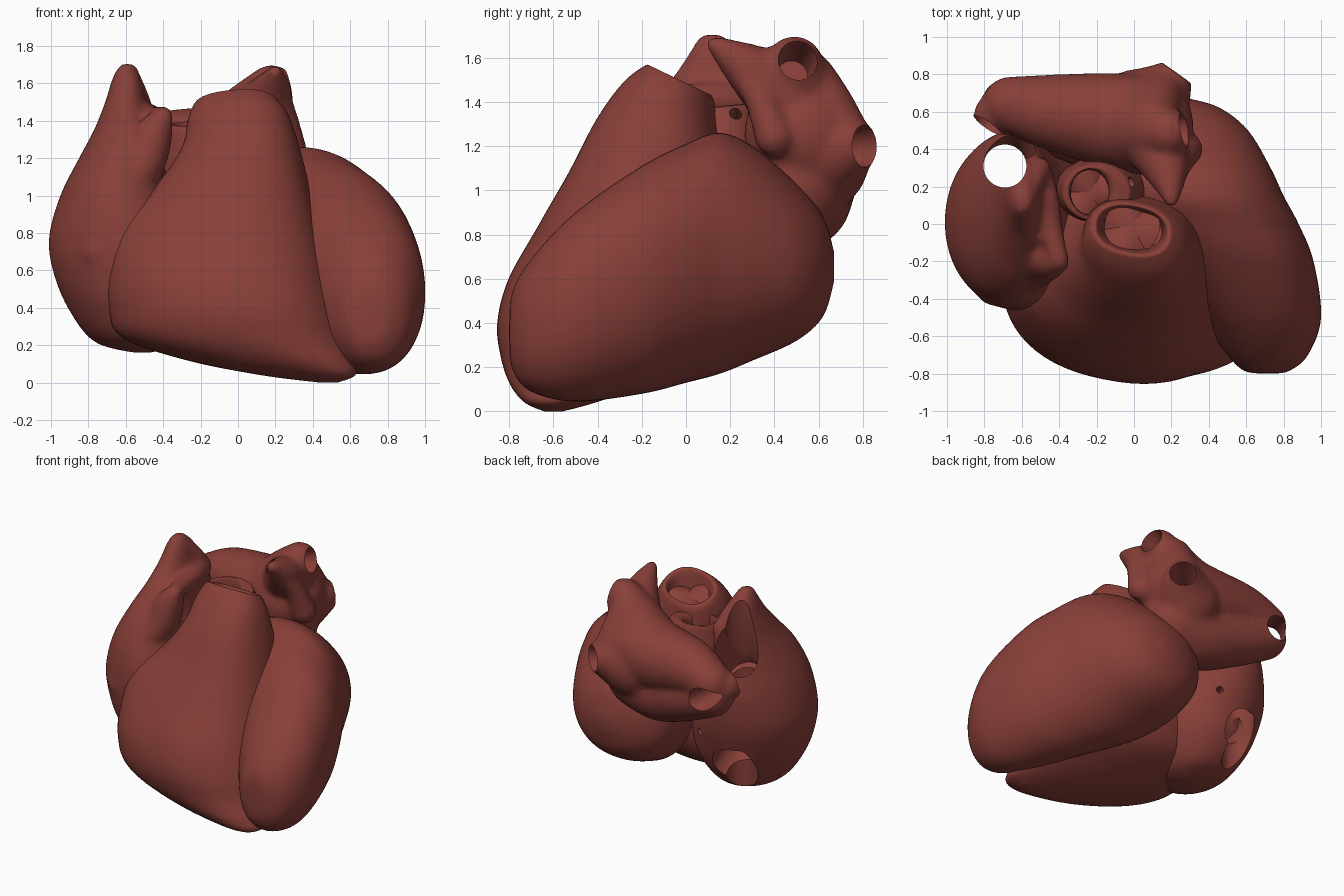
import bpy, bmesh, math
from mathutils import Vector, Matrix

cube = bpy.data.objects.get("Cube")
if cube:
    bpy.data.objects.remove(cube, do_unlink=True)

muscle = bpy.data.materials.new("muscle_red")
muscle.use_nodes = True
RED = (0.25, 0.05, 0.04, 1)
muscle.diffuse_color = RED
muscle.node_tree.nodes["Principled BSDF"].inputs["Base Color"].default_value = RED


def spline(rows, steps):
    """Catmull-Rom samples through a list of equal-length rows."""
    rows = [Vector(r) for r in rows]
    out = []
    for i in range(len(rows) - 1):
        p0, p1, p2, p3 = (rows[max(0, min(len(rows) - 1, i + k))] for k in (-1, 0, 1, 2))
        for s in range(steps):
            t = s / steps
            out.append(p1 + (p2 - p0) * t / 2 + (2 * p0 - 5 * p1 + 4 * p2 - p3) * t * t / 2
                       + (3 * p1 - p0 - 3 * p2 + p3) * t ** 3 / 2)
    return out + [rows[-1]]


def loft(bm, rows, along="z", power=2.0, turn=0.0, steps=6, sides=64):
    """Skin rounded sections: (level, a min, a max, b min, b max, slope)."""
    rings = []
    for level, a0, a1, b0, b1, slope in spline(rows, steps):
        ring = []
        for k in range(sides):
            ang = math.tau * k / sides
            c, s = math.cos(ang), math.sin(ang)
            u = (a1 - a0) / 2 * math.copysign(abs(c) ** (2 / power), c)
            v = (b1 - b0) / 2 * math.copysign(abs(s) ** (2 / power), s)
            u, v = (u * math.cos(turn) - v * math.sin(turn),
                    u * math.sin(turn) + v * math.cos(turn))
            a, b, t = (a0 + a1) / 2 + u, (b0 + b1) / 2 + v, level + slope * v
            ring.append(bm.verts.new((a, b, t) if along == "z" else (a, t, b)))
        rings.append(ring)
    for low, high in zip(rings, rings[1:]):
        for k in range(sides):
            n = (k + 1) % sides
            bm.faces.new((low[k], low[n], high[n], high[k]))
    bm.faces.new(rings[0])
    bm.faces.new(rings[-1])


def chain(bm, points, steps=7):
    """String of overlapping balls (x, y, z, radius) to be fused later."""
    for x, y, z, r in spline(points, steps):
        bmesh.ops.create_icosphere(bm, subdivisions=3, radius=max(r, 0.02),
                                   matrix=Matrix.Translation((x, y, z)))


def make(name, bm):
    bmesh.ops.recalc_face_normals(bm, faces=bm.faces)
    mesh = bpy.data.meshes.new(name)
    bm.to_mesh(mesh)
    bm.free()
    mesh.materials.append(muscle)
    obj = bpy.data.objects.new(name, mesh)
    bpy.context.collection.objects.link(obj)
    return obj


def bake(obj):
    graph = bpy.context.evaluated_depsgraph_get()
    mesh = bpy.data.meshes.new_from_object(obj.evaluated_get(graph))
    obj.modifiers.clear()
    obj.data = mesh


def fuse(obj, rounds):
    mod = obj.modifiers.new("fuse", "REMESH")
    mod.mode, mod.voxel_size = "VOXEL", 0.02
    mod = obj.modifiers.new("soften", "SMOOTH")
    mod.factor, mod.iterations = 0.5, rounds
    bake(obj)


def bore(obj, start, end, r0, r1=None):
    """Cut a vessel mouth from start to end."""
    start, end = Vector(start), Vector(end)
    axis = end - start
    bm = bmesh.new()
    bmesh.ops.create_cone(bm, cap_ends=True, segments=40, radius1=r0, radius2=r1 or r0,
                          depth=axis.length,
                          matrix=Matrix.Translation((start + end) / 2)
                          @ axis.to_track_quat("Z", "Y").to_matrix().to_4x4())
    cutter = make("cutter", bm)
    cutter.hide_render = True
    mod = obj.modifiers.new("bore", "BOOLEAN")
    mod.operation, mod.solver, mod.object = "DIFFERENCE", "EXACT", cutter
    bake(obj)
    bpy.data.objects.remove(cutter, do_unlink=True)


def leaflets(name, center, radius, tilt):
    """Three valve flaps meeting at a raised middle."""
    bm = bmesh.new()
    n = 24
    tip = bm.verts.new((0, 0, radius * 0.5))
    rim = [bm.verts.new((radius * math.cos(math.tau * k / n), radius * math.sin(math.tau * k / n),
                         radius * 0.5 * abs(math.cos(1.5 * math.tau * k / n)))) for k in range(n)]
    for k in range(n):
        bm.faces.new((tip, rim[k], rim[(k + 1) % n]))
    bm.transform(Matrix.Translation(center) @ Matrix.Rotation(tilt, 4, "X"))
    return make(name, bm)


parts = []

# Left ventricle: a long egg running from the apex to the base
bm = bmesh.new()
loft(bm, [(-0.8, 0.7, 0.74, 0.33, 0.39, 0), (-0.785, 0.59, 0.83, 0.19, 0.54, 0),
          (-0.7, 0.5, 0.93, 0.09, 0.69, 0), (-0.5, 0.35, 1, 0.045, 0.9, 0),
          (-0.2, 0.12, 0.96, 0.08, 1.11, 0), (0, -0.08, 0.88, 0.13, 1.21, 0),
          (0.15, -0.18, 0.8, 0.17, 1.26, 0), (0.3, -0.22, 0.73, 0.23, 1.2, 0),
          (0.5, -0.17, 0.61, 0.32, 1.03, 0), (0.62, -0.02, 0.46, 0.43, 0.88, 0),
          (0.67, 0.15, 0.3, 0.59, 0.72, 0)], along="y", power=2.15)
parts.append(make("left_ventricle", bm))

# Right ventricle: broad front chamber, narrowing to an open outflow mouth
bm = bmesh.new()
loft(bm, [(0, 0.44, 0.53, -0.64, -0.56, 0), (0.04, 0.12, 0.63, -0.72, -0.42, 0),
          (0.12, -0.28, 0.63, -0.78, -0.2, 0), (0.24, -0.62, 0.6, -0.82, 0.06, 0),
          (0.4, -0.69, 0.56, -0.84, 0.17, 0), (0.6, -0.7, 0.5, -0.79, 0.2, 0),
          (0.85, -0.66, 0.43, -0.65, 0.2, 0), (1.05, -0.44, 0.38, -0.52, 0.17, -0.1),
          (1.25, -0.3, 0.33, -0.4, 0.15, -0.25), (1.4, -0.27, 0.28, -0.28, 0.13, -0.4),
          (1.48, -0.24, 0.22, -0.19, 0.12, -0.48), (1.5, -0.21, 0.19, -0.16, 0.1, -0.48),
          (1.47, -0.19, 0.17, -0.145, 0.085, -0.48), (1.38, -0.17, 0.16, -0.13, 0.07, -0.4),
          (1.26, -0.16, 0.15, -0.12, 0.06, -0.3)], power=2.3, turn=-0.2)
parts.append(make("right_ventricle", bm))
parts.append(leaflets("outflow_valve", (-0.01, -0.03, 1.37), 0.15, -0.35))

# Aortic root: short open tube between the chambers
bm = bmesh.new()
loft(bm, [(0.85, -0.42, 0.1, 0, 0.36, 0), (1.1, -0.42, 0.08, 0, 0.36, 0),
          (1.34, -0.39, 0, 0.01, 0.33, 0.1), (1.38, -0.37, -0.05, 0.03, 0.31, 0.1),
          (1.35, -0.34, -0.13, 0.05, 0.29, 0.1), (1.12, -0.34, -0.13, 0.05, 0.29, 0)])
aorta = make("aortic_root", bm)
bore(aorta, (-0.12, 0.22, 1.29), (0.12, 0.23, 1.42), 0.028)
parts.append(aorta)
parts.append(leaflets("aortic_valve", (-0.235, 0.17, 1.18), 0.12, 0))

# Right atrium: side chamber with a raised vein collar and a folded ear
bm = bmesh.new()
loft(bm, [(0.16, -0.56, -0.46, -0.06, 0.03, 0), (0.22, -0.77, -0.32, -0.3, 0.23, 0),
          (0.4, -0.91, -0.2, -0.42, 0.38, 0), (0.6, -0.99, -0.16, -0.46, 0.45, 0),
          (0.78, -1.01, -0.2, -0.46, 0.49, 0), (1, -0.95, -0.33, -0.42, 0.5, 0),
          (1.2, -0.85, -0.41, -0.33, 0.48, 0), (1.35, -0.77, -0.43, -0.21, 0.42, 0),
          (1.5, -0.71, -0.49, -0.07, 0.34, 0), (1.63, -0.67, -0.52, 0.02, 0.25, 0),
          (1.7, -0.63, -0.56, 0.06, 0.17, 0)], power=2.05)
chain(bm, [(-0.39, -0.21, 1.43, 0.04), (-0.45, -0.19, 1.33, 0.1), (-0.51, -0.21, 1.17, 0.12),
           (-0.65, -0.29, 0.95, 0.12), (-0.74, -0.33, 0.7, 0.11)])
chain(bm, [(-0.4, -0.19, 1.43, 0.05), (-0.45, -0.02, 1.41, 0.07), (-0.48, 0.14, 1.41, 0.08),
           (-0.51, 0.28, 1.4, 0.07)])
chain(bm, [(-0.59, 0.12, 1.65, 0.06), (-0.54, 0.22, 1.54, 0.06), (-0.51, 0.29, 1.42, 0.07)])
atrium = make("right_atrium", bm)
fuse(atrium, 6)
bore(atrium, (-0.69, 0.31, 0), (-0.69, 0.31, 2), 0.115)
bore(atrium, (-0.68, 0.26, 1.1), (-0.66, 0.52, 1.52), 0.12, 0.16)
bore(atrium, (-0.66, 0.18, 0.61), (-0.65, 0.48, 0.39), 0.13, 0.15)
bore(atrium, (-0.5, 0.25, 0.68), (-0.35, 0.6, 0.66), 0.025)
parts.append(atrium)

# Left atrium: rear chamber with vein stubs at both ends and a pointed ear
bm = bmesh.new()
chain(bm, [(0.05, 0.53, 1.25, 0.27), (-0.16, 0.56, 1.23, 0.25), (-0.45, 0.6, 1.24, 0.2),
           (-0.66, 0.64, 1.19, 0.15)])
chain(bm, [(0.03, 0.49, 1.02, 0.25), (-0.16, 0.51, 0.97, 0.24), (-0.42, 0.57, 1.02, 0.2),
           (-0.66, 0.63, 1.09, 0.16)])
chain(bm, [(0, 0.52, 1.3, 0.24), (0.08, 0.51, 1.44, 0.18), (0.18, 0.49, 1.57, 0.13)])
chain(bm, [(0.02, 0.58, 1.14, 0.25), (0.12, 0.67, 1.18, 0.18), (0.18, 0.74, 1.2, 0.13)])
chain(bm, [(0.1, 0.55, 1.5, 0.13), (0.12, 0.63, 1.38, 0.13), (0.14, 0.7, 1.25, 0.13)])
chain(bm, [(0.1, 0.46, 1.42, 0.18), (0.17, 0.3, 1.54, 0.12), (0.2, 0.13, 1.66, 0.04)])
chain(bm, [(0.2, 0.22, 1.58, 0.06), (0.25, 0.33, 1.42, 0.07), (0.28, 0.4, 1.24, 0.09)])
chain(bm, [(-0.66, 0.64, 1.14, 0.15), (-0.75, 0.58, 1.16, 0.11)])
atrium = make("left_atrium", bm)
fuse(atrium, 8)
bore(atrium, (0.08, 0.48, 1.52), (0.36, 0.52, 1.62), 0.07, 0.1)
bore(atrium, (0.08, 0.62, 1.18), (0.3, 0.9, 1.21), 0.075, 0.105)
bore(atrium, (-0.63, 0.86, 1.09), (-0.83, 0.42, 1.2), 0.09, 0.085)
parts.append(atrium)

# Smooth shading with crisp vessel rims
bpy.ops.object.select_all(action="DESELECT")
for obj in parts:
    obj.select_set(True)
bpy.context.view_layer.objects.active = parts[0]
bpy.ops.object.shade_smooth_by_angle(angle=math.radians(40))
